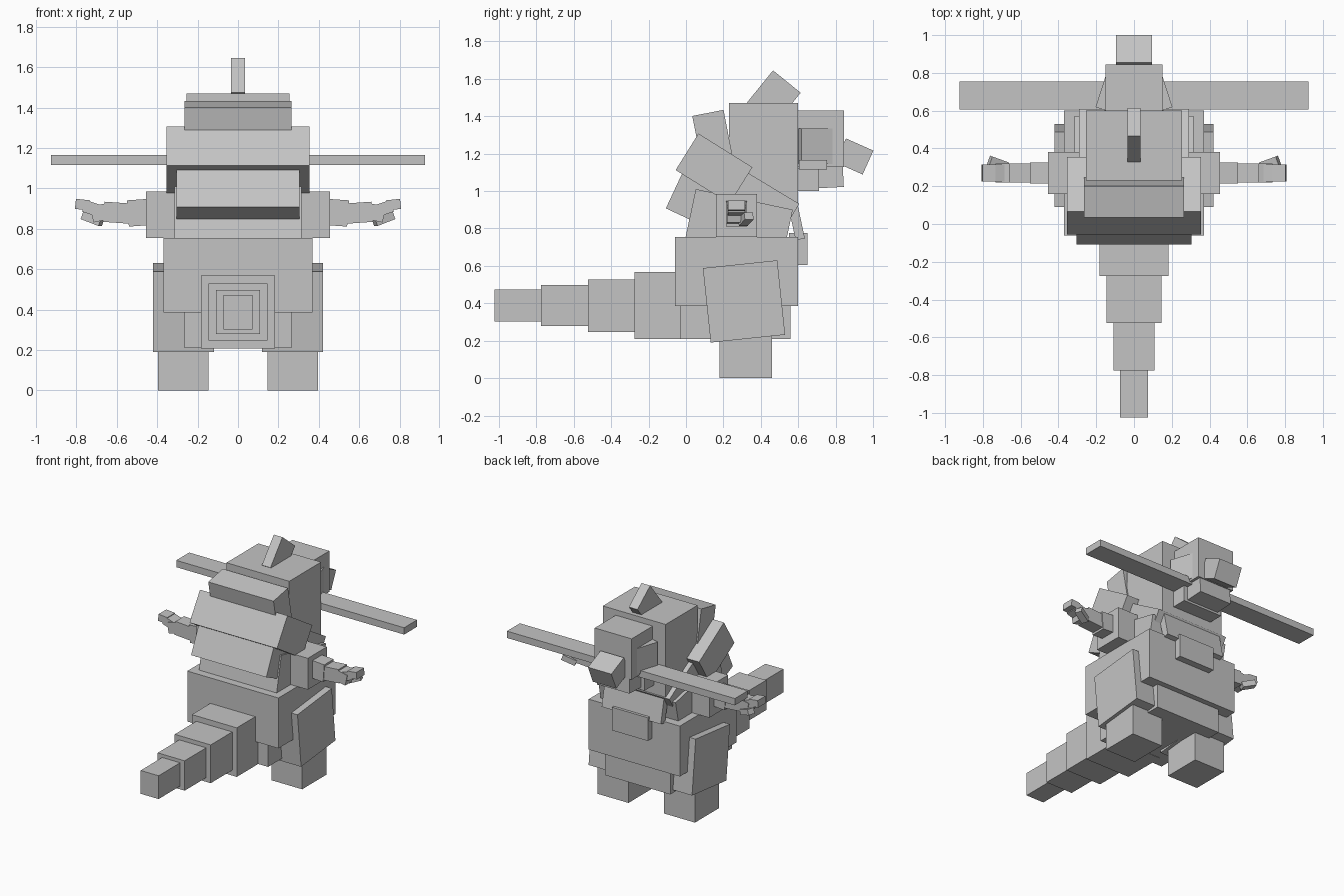
import bpy
from math import radians
from mathutils import Euler, Matrix, Vector

default = bpy.data.objects.get("Cube")
if default:
    bpy.data.objects.remove(default)

grey = bpy.data.materials.new("plain_grey")
grey.use_nodes = True
shade = (.55, .55, .55, 1)
grey.diffuse_color = shade
grey.node_tree.nodes["Principled BSDF"].inputs["Base Color"].default_value = shade


def block(name, width, depth, height, x=0, y=0, z=0, pitch=0, roll=0, yaw=0):
    """Flat-faced block around a centre; the turn in degrees is baked into the mesh."""
    bpy.ops.mesh.primitive_cube_add(size=1)
    part = bpy.context.object
    part.name = name
    turn = Euler([radians(angle) for angle in (pitch, roll, yaw)]).to_matrix().to_4x4()
    scale = Matrix.Diagonal((width, depth, height, 1))
    part.data.transform(Matrix.Translation(Vector((x, y, z))) @ turn @ scale)
    part.data.materials.append(grey)


def pair(name, x, roll=0, yaw=0, **shape):
    """Mirrored left and right blocks."""
    for side, sign in (("left", 1), ("right", -1)):
        block(f"{side}_{name}", x=sign * x, roll=sign * roll, yaw=sign * yaw, **shape)


# Body
block("hips", width=.53, depth=.59, height=.24, y=.265, z=.33)
block("belly", width=.74, depth=.66, height=.37, y=.27, z=.57)
block("chest", width=.63, depth=.53, height=.4, y=.27, z=.76, pitch=-12)
block("neck", width=.58, depth=.5, height=.2, y=.34, z=.975, pitch=-31)
block("upper_chest_plate", width=.48, depth=.05, height=.2, y=.59, z=.84, pitch=12)
block("lower_chest_plate", width=.29, depth=.1, height=.17, y=.6, z=.69)

# Tail: each segment is a step narrower and lower than the one before
tail_length = .25
for step in range(4):
    block(f"tail_segment_{step + 1}",
          width=.365 - .073 * step,
          depth=tail_length,
          height=.36 * .78 ** step,
          y=-tail_length * (step + .6),
          z=.388)
block("tail_root", width=.365, depth=.2, height=.36, y=-.05, z=.388)

# Legs
pair("foot", width=.25, depth=.28, height=.24, x=.27, y=.32, z=.12)
pair("thigh", width=.3, depth=.4, height=.4, x=.27, y=.31, z=.41, pitch=6)

# Overlapping back plates
block("back_plate_top", width=.53, depth=.17, height=.24, y=.14, z=1.3, pitch=11)
block("back_plate_middle", width=.71, depth=.34, height=.23, y=.15, z=1.12, pitch=-32)
block("back_plate_bottom", width=.61, depth=.25, height=.21, y=.05, z=.95, pitch=-25)

# Head
block("head", width=.51, depth=.37, height=.54, y=.415, z=1.2)
block("crest", width=.07, depth=.19, height=.22, y=.47, z=1.5, pitch=-39)
block("snout", width=.3, depth=.29, height=.3, y=.7, z=1.28)
block("nose", width=.19, depth=.16, height=.14, y=.9, z=1.185, pitch=-24)
block("lower_jaw", width=.26, depth=.28, height=.15, y=.7, z=1.09, pitch=3)
block("mouth_base", width=.32, depth=.16, height=.12, y=.63, z=1.06)
block("whisker_bar", width=1.85, depth=.15, height=.05, y=.68, z=1.14)
pair("cheek", width=.09, depth=.2, height=.19, x=.13, y=.7, z=1.24, yaw=18)

# Arms, from the shoulder outwards
pair("shoulder", width=.21, depth=.22, height=.23, x=.35, y=.27, z=.87)
pair("upper_arm", width=.11, depth=.11, height=.13, x=.49, y=.27, z=.88, roll=4)
pair("forearm", width=.13, depth=.1, height=.1, x=.6, y=.27, z=.88, roll=-4)
pair("wrist", width=.09, depth=.1, height=.08, x=.68, y=.27, z=.88, roll=12)
pair("hand", width=.09, depth=.09, height=.06, x=.72, y=.27, z=.9, roll=-18)
pair("finger", width=.07, depth=.09, height=.05, x=.77, y=.27, z=.92, roll=-6)
pair("thumb", width=.1, depth=.05, height=.04, x=.72, y=.32, z=.85, roll=-20, yaw=20)
